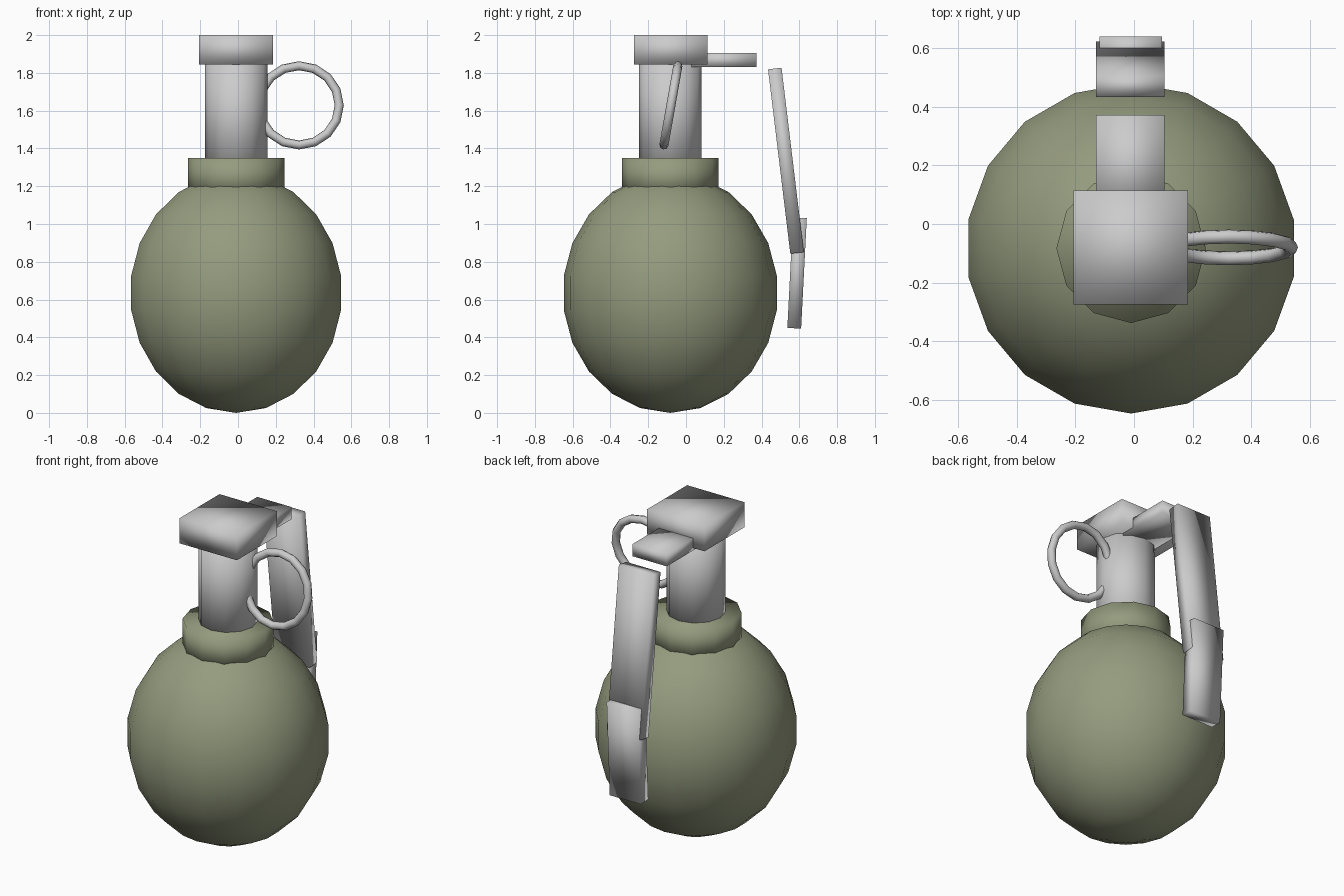
import bpy
from math import radians, atan2, hypot, pi
from mathutils import Matrix, Vector

if "Cube" in bpy.data.objects:
    bpy.data.objects.remove(bpy.data.objects["Cube"])

CX, CY = -0.01, -0.083   # main axis of the body
olive = bpy.data.materials.new("olive_paint")
olive.diffuse_color = (0.30, 0.33, 0.21, 1)
olive.use_nodes = True
olive.node_tree.nodes["Principled BSDF"].inputs["Base Color"].default_value = olive.diffuse_color


def finish(name, mat=None):
    ob = bpy.context.object
    ob.name = name
    bpy.ops.object.shade_smooth()
    if mat:
        ob.data.materials.append(mat)
    return ob


def cylinder(name, r, z0, z1, sides, mat=None):
    bpy.ops.mesh.primitive_cylinder_add(vertices=sides, radius=r, depth=z1 - z0,
                                        location=(CX, CY, (z0 + z1) / 2))
    return finish(name, mat)


def box(name, x, y, z):
    bpy.ops.mesh.primitive_cube_add(size=1)
    mid = [(a + b) / 2 for a, b in (x, y, z)]
    size = [b - a for a, b in (x, y, z)]
    bpy.context.object.data.transform(Matrix.LocRotScale(Vector(mid), None, Vector(size)))
    return finish(name)


def strip(name, x, top, bottom, thick):
    """Flat bar between two (y, z) mid points."""
    dy, dz = top[0] - bottom[0], top[1] - bottom[1]
    bar = box(name, x, (-thick / 2, thick / 2), (-hypot(dy, dz) / 2, hypot(dy, dz) / 2))
    bar.location = (0, (top[0] + bottom[0]) / 2, (top[1] + bottom[1]) / 2)
    bar.rotation_euler.x = -atan2(dy, dz)
    return bar


# egg-shaped body, a vertex pointing to the front
bpy.ops.mesh.primitive_uv_sphere_add(segments=18, ring_count=11, radius=1)
body = finish("body", olive)
xy = [v.co for v in body.data.vertices]
on_x = max(v.x for v in xy) > max(v.y for v in xy)
body.data.transform(Matrix.Diagonal((0.57, 0.57, 0.635, 1))
                    @ Matrix.Rotation(pi / 2 if on_x else 0, 4, 'Z'))
body.location = (CX, CY, 0.635)

# collar, neck and cap
cylinder("collar", 0.255, 1.15, 1.35, 12, olive)
cylinder("neck", 0.166, 1.25, 1.90, 12)
box("cap", (-0.207, 0.185), (-0.275, 0.115), (1.845, 2.0))

# safety lever: top tab, long arm, lower end
box("lever_tab", (-0.13, 0.105), (0.02, 0.373), (1.83, 1.905))
strip("lever_arm", (-0.13, 0.105), (0.47, 1.823), (0.588, 0.847), 0.072)
strip("lever_end", (-0.118, 0.095), (0.603, 1.033), (0.573, 0.448), 0.073)

# pull ring, leaning back
bpy.ops.mesh.primitive_torus_add(major_segments=16, minor_segments=8,
                                 major_radius=0.213, minor_radius=0.024,
                                 location=(0.323, -0.08, 1.628),
                                 rotation=(radians(80), 0, 0))
finish("pull_ring")
